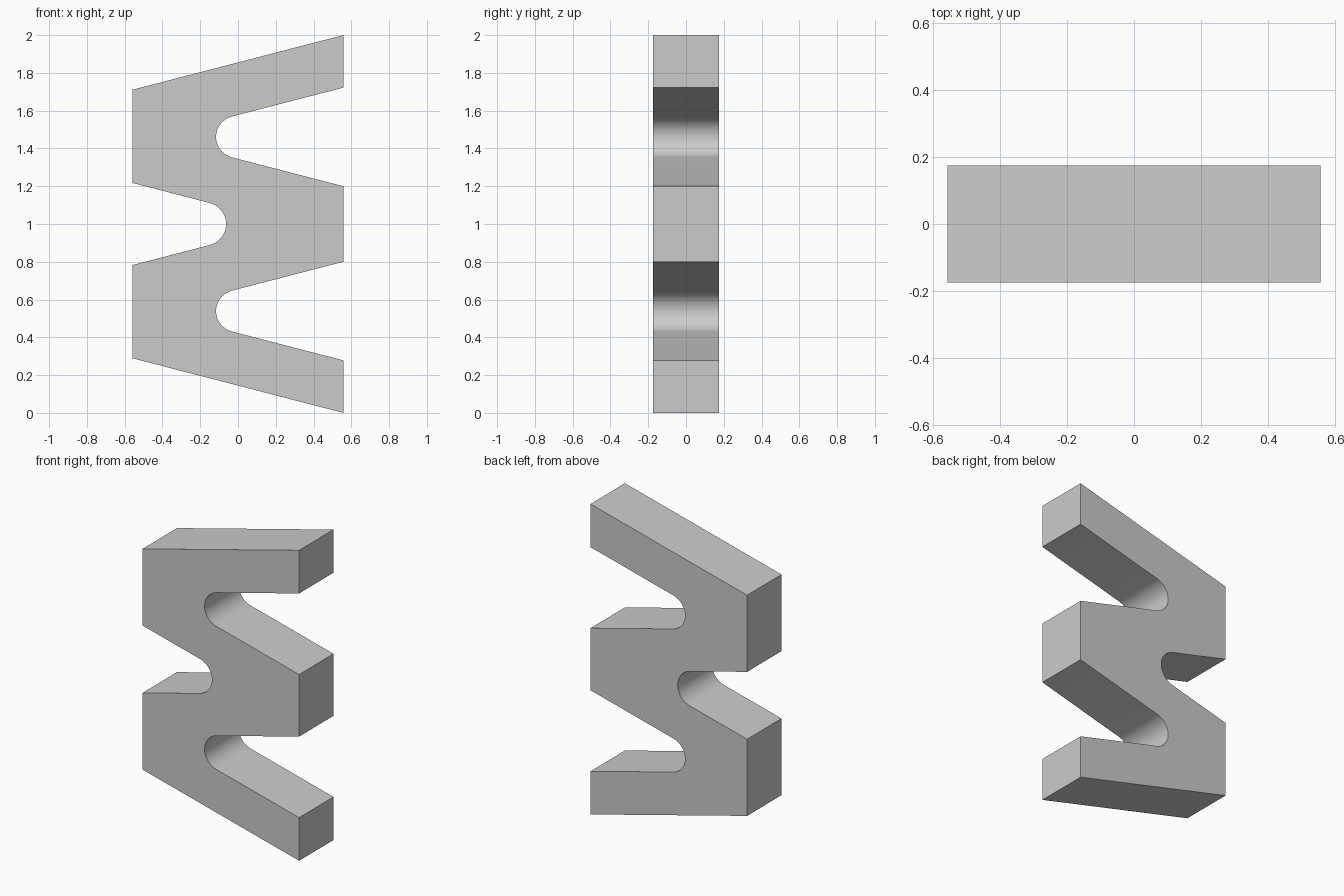
import bpy, bmesh, math
from mathutils import Vector

if "Cube" in bpy.data.objects:
    bpy.data.objects.remove(bpy.data.objects["Cube"])

HALF_W, HALF_D = 0.558, 0.175
SLOPE = math.atan2(0.289, 2 * HALF_W)      # tilt of every arm


def notch(side, z, half_open, radius, steps=20):
    """Tapered slot with a round end, listed from its upper mouth to its lower mouth."""
    depth = (half_open - radius / math.cos(SLOPE)) / math.tan(SLOPE)
    cx = side * (HALF_W - depth)
    pts = [(side * HALF_W, z + half_open)]
    start, sweep = math.pi / 2 + SLOPE, math.pi - 2 * SLOPE
    for i in range(steps + 1):
        a = start + sweep * i / steps
        pts.append((cx + side * radius * math.cos(a), z + radius * math.sin(a)))
    pts.append((side * HALF_W, z - half_open))
    return pts


# Zigzag outline: down the right side, then up the left
outline = [(HALF_W, 2.0)]
outline += notch(1, 1.461, 0.261, 0.1117)
outline += notch(1, 0.539, 0.261, 0.1117)
outline += [(HALF_W, 0.0), (-HALF_W, 0.289)]
outline += reversed(notch(-1, 1.0, 0.217, 0.1148))
outline += [(-HALF_W, 1.711)]

# Extrude the outline through the depth
bm = bmesh.new()
face = bm.faces.new([bm.verts.new((x, -HALF_D, z)) for x, z in outline])
ext = bmesh.ops.extrude_face_region(bm, geom=[face], use_keep_orig=True)
verts = [g for g in ext["geom"] if isinstance(g, bmesh.types.BMVert)]
bmesh.ops.translate(bm, verts=verts, vec=Vector((0, 2 * HALF_D, 0)))
bmesh.ops.recalc_face_normals(bm, faces=bm.faces)
mesh = bpy.data.meshes.new("zigzag_block")
bm.to_mesh(mesh)
bm.free()

block = bpy.data.objects.new("zigzag_block", mesh)
bpy.context.collection.objects.link(block)

# Plain grey
grey = bpy.data.materials.new("light_grey")
grey.diffuse_color = (0.6, 0.6, 0.6, 1)
grey.use_nodes = True
grey.node_tree.nodes["Principled BSDF"].inputs["Base Color"].default_value = grey.diffuse_color
mesh.materials.append(grey)

# Smooth slot ends, sharp edges elsewhere
bpy.context.view_layer.objects.active = block
block.select_set(True)
bpy.ops.object.shade_smooth_by_angle(angle=math.radians(12))
